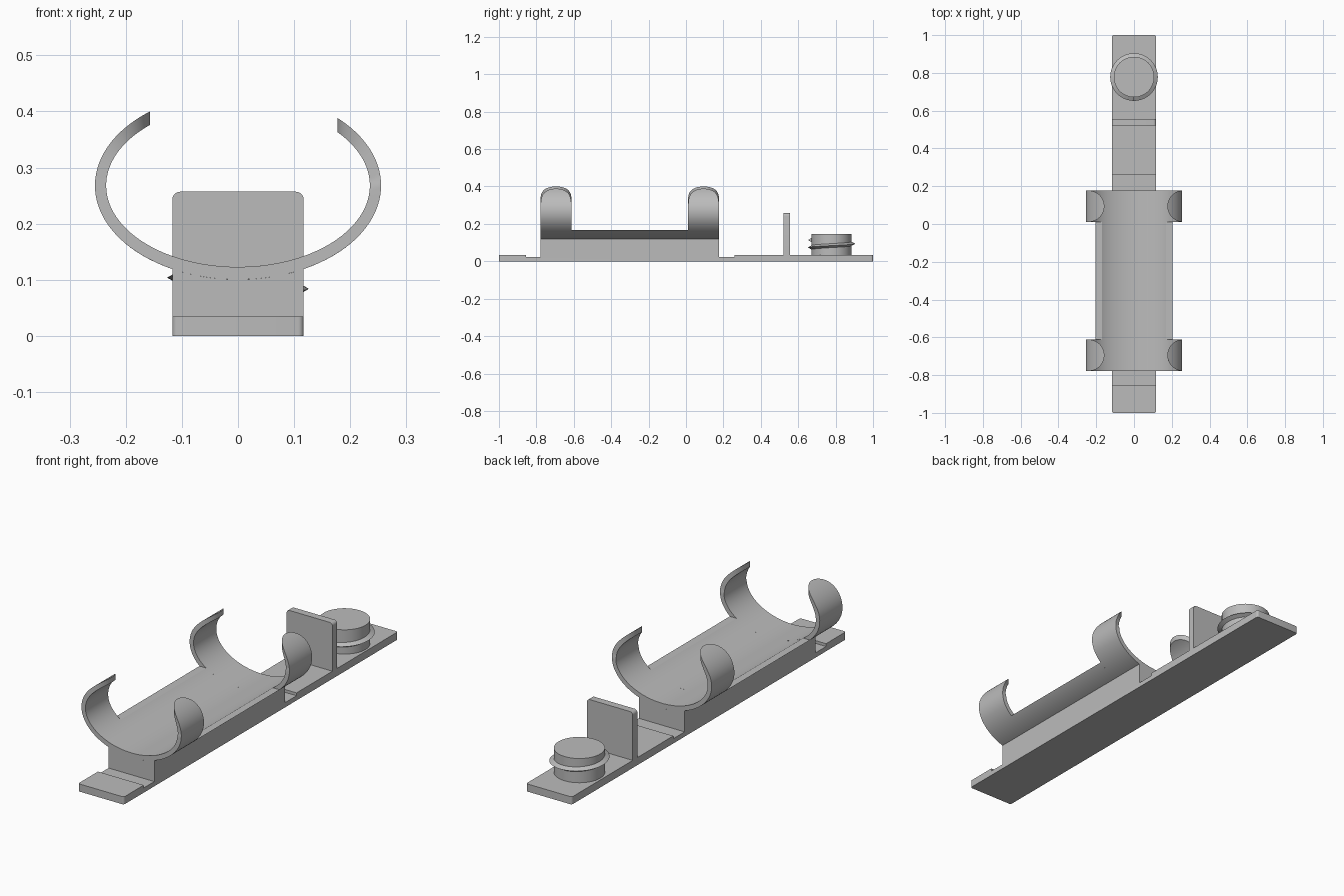
import bpy, bmesh
from math import sin, cos, asin, acos, pi, sqrt, radians

cube = bpy.data.objects.get("Cube")
if cube:
    bpy.data.objects.remove(cube, do_unlink=True)

GREY = (0.5, 0.5, 0.5, 1)
mat = bpy.data.materials.new("plain grey")
mat.use_nodes = True
mat.diffuse_color = GREY
mat.node_tree.nodes["Principled BSDF"].inputs["Base Color"].default_value = GREY

HALF_W = 0.117                 # half width of the base strip
RING_Z = 0.268                 # height of the ring centre
INNER, OUTER = (0.235, 0.145), (0.255, 0.1675)   # ring ellipse radii
FRONT, BACK, CLIP = -0.778, 0.177, 0.166         # cradle ends, clip width


def finish(name, bm):
    """Turn a bmesh into a named grey object with sharp edges kept."""
    bmesh.ops.remove_doubles(bm, verts=bm.verts, dist=1e-5)
    bmesh.ops.recalc_face_normals(bm, faces=bm.faces)
    mesh = bpy.data.meshes.new(name)
    bm.to_mesh(mesh)
    bm.free()
    mesh.materials.append(mat)
    ob = bpy.data.objects.new(name, mesh)
    bpy.context.collection.objects.link(ob)
    bpy.ops.object.select_all(action='DESELECT')
    ob.select_set(True)
    bpy.context.view_layer.objects.active = ob
    bpy.ops.object.shade_smooth_by_angle(angle=radians(30))
    return ob


def prism(name, points, along, lo, hi, round_edge=None, radius=0.01):
    """Extrude a profile along x (points are y, z) or y (points are x, z)."""
    bm = bmesh.new()
    place = (lambda p, d: (d, p[0], p[1])) if along == 'x' else (lambda p, d: (p[0], d, p[1]))
    face = bm.faces.new([bm.verts.new(place(p, lo)) for p in points])
    new = bmesh.ops.extrude_face_region(bm, geom=[face])["geom"]
    for v in new:
        if isinstance(v, bmesh.types.BMVert):
            setattr(v.co, along, hi)
    if round_edge:
        edges = [e for e in bm.edges if round_edge(*[v.co for v in e.verts])]
        bmesh.ops.bevel(bm, geom=edges, offset=radius, segments=6, profile=0.5, affect='EDGES')
    return finish(name, bm)


def on_ring(radii, t):
    """Ring point, with the angle measured from the bottom."""
    return radii[0] * sin(t), RING_Z - radii[1] * cos(t)


def ring_strip(name, span, y_mid, half_width, steps):
    """Curved strip between the two ellipses; half_width depends on x, z."""
    bm = bmesh.new()
    rows = []
    for i in range(steps + 1):
        u = (1 - cos(pi * i / steps)) / 2
        row = []
        for radii, order in ((INNER, (-1, 1)), (OUTER, (1, -1))):
            t0, t1 = span(radii)
            x, z = on_ring(radii, t0 + (t1 - t0) * u)
            w = half_width(x, z)
            row += [bm.verts.new((x, y_mid + s * w, z)) for s in order]
        rows.append(row)
    for a, b in zip(rows, rows[1:]):
        for k in range(4):
            n = (k + 1) % 4
            bm.faces.new((a[k], a[n], b[n], b[k]))
    bm.faces.new(rows[0])
    bm.faces.new(rows[-1])
    bmesh.ops.dissolve_degenerate(bm, edges=bm.edges, dist=1e-5)
    return finish(name, bm)


# Base strip with a shallow recess and rounded corners
H, LOW = 0.035, 0.022
prism("base_strip",
      [(-1, 0), (1, 0), (1, H), (0.26, H), (0.26, LOW), (-0.855, LOW), (-0.855, H), (-1, H)],
      'x', -HALF_W, HALF_W,
      lambda a, b: abs(a.z - b.z) > 0.01 and abs(a.y) > 0.99 and abs(b.y) > 0.99)

# Pedestal with its top hollowed to the ring
t_max = asin(HALF_W / OUTER[0])
curve = [on_ring(OUTER, t_max * (1 - i / 12)) for i in range(25)]
prism("cradle_pedestal", [(-HALF_W, 0.01), (HALF_W, 0.01)] + curve, 'y', FRONT, BACK)

# Shallow trough between the clips
def trough_span(radii):
    t = acos((RING_Z - 0.168) / radii[1])
    return -t, t

ring_strip("cradle_trough", trough_span, (FRONT + BACK) / 2,
           lambda x, z: (BACK - FRONT) / 2 - CLIP, 40)

# Spring clips with rounded tips, one arm longer than the other
TIP_LEFT, TIP_RIGHT = 0.177, 0.157

def clip_span(radii):
    return asin(TIP_RIGHT / radii[0]) - pi, pi - asin(TIP_LEFT / radii[0])

def clip_width(x, z):
    r = CLIP / 2
    d = (TIP_LEFT if x > 0 else TIP_RIGHT) + r - abs(x)
    return sqrt(max(r * r - d * d, 0)) if z > RING_Z and d > 0 else r

for name, y in (("front_clip", FRONT + CLIP / 2), ("back_clip", BACK - CLIP / 2)):
    ring_strip(name, clip_span, y, clip_width, 96)

# Upright stop plate with rounded top corners
prism("stop_plate",
      [(-HALF_W, 0.02), (HALF_W, 0.02), (HALF_W, 0.257), (-HALF_W, 0.257)],
      'y', 0.522, 0.556,
      lambda a, b: abs(a.y - b.y) > 0.01 and a.z > 0.2 and b.z > 0.2, 0.014)

# Round threaded stud
STUD_Y, STUD_R = 0.778, 0.107
prism("stud",
      [(STUD_R * cos(2 * pi * i / 64), STUD_R * sin(2 * pi * i / 64)) for i in range(64)],
      'y', -0.147, -0.025)
stud = bpy.context.object
for v in stud.data.vertices:
    x, d, s = v.co
    v.co = (x, STUD_Y + s, -d)
stud.data.flip_normals()
bm = bmesh.new()
bm.from_mesh(stud.data)
bmesh.ops.recalc_face_normals(bm, faces=bm.faces)
bm.to_mesh(stud.data)
bm.free()

# One turn of pointed thread, starting on the side facing the plate
bm = bmesh.new()
rows = []
for i in range(73):
    u = i / 72
    a = -pi / 2 + 2 * pi * u
    z = 0.074 + 0.04 * u
    rows.append([bm.verts.new((r * cos(a), STUD_Y + r * sin(a), z + dz))
                 for r, dz in ((STUD_R - 0.004, -0.013), (0.126, 0), (STUD_R - 0.004, 0.013))])
for p, q in zip(rows, rows[1:]):
    for k in range(3):
        n = (k + 1) % 3
        bm.faces.new((p[k], p[n], q[n], q[k]))
bm.faces.new(rows[0])
bm.faces.new(rows[-1])
finish("stud_thread", bm)
